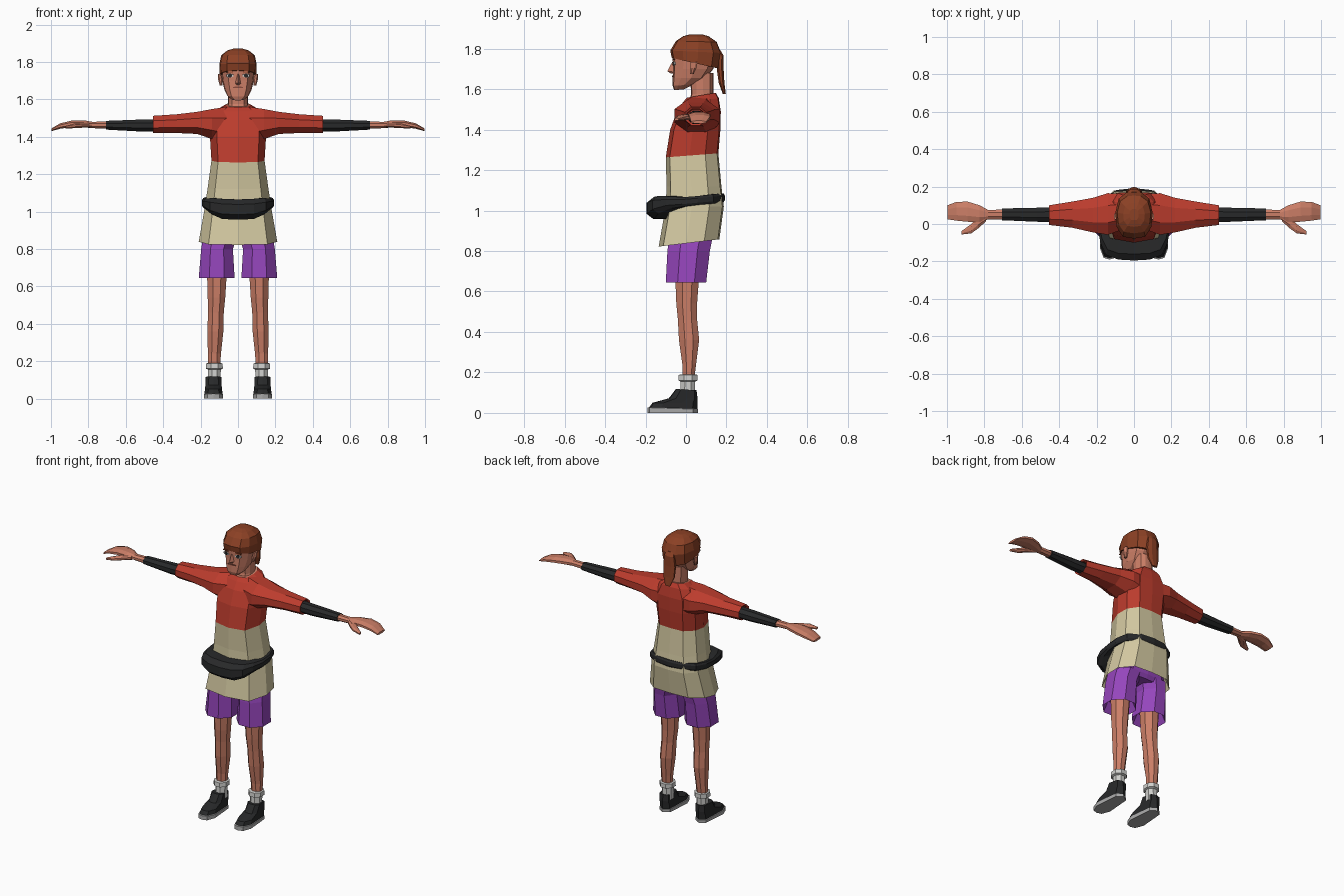
import bpy, bmesh, math

# Materials (linear values)
COLS = {
    "skin": (0.60, 0.21, 0.135), "hair_brown": (0.26, 0.052, 0.018),
    "shirt_red": (0.50, 0.045, 0.026), "shirt_cream": (0.64, 0.57, 0.35),
    "shorts_purple": (0.30, 0.06, 0.50), "black_fabric": (0.021, 0.022, 0.023),
    "sock_white": (0.62, 0.62, 0.60), "sole_grey": (0.40, 0.40, 0.40),
    "lip_brown": (0.25, 0.07, 0.045),
}
MATS = {}
for key, c in COLS.items():
    MATS[key] = bpy.data.materials.new(key)
    MATS[key].diffuse_color = (*c, 1)


def loft(name, rings, mats, side=1, loop=False, top=None):
    """Skin a list of point rings; mats is one name or one per segment."""
    bm = bmesh.new()
    vs = [[bm.verts.new((p[0] * side, p[1], p[2])) for p in r] for r in rings]
    n, m = len(rings[0]), len(rings)
    segs = m if loop else m - 1
    if isinstance(mats, str):
        mats = [mats] * segs
    used = list(dict.fromkeys(list(mats) + ([top] if top else [])))
    for i in range(segs):
        a, b = vs[i], vs[(i + 1) % m]
        for j in range(n):
            k = (j + 1) % n
            f = bm.faces.new((a[j], a[k], b[k], b[j]))
            f.material_index = used.index(mats[i])
    if not loop:
        bm.faces.new(vs[0]).material_index = used.index(mats[0])
        bm.faces.new(vs[-1]).material_index = used.index(top or mats[-1])
    bmesh.ops.recalc_face_normals(bm, faces=bm.faces)
    me = bpy.data.meshes.new(name)
    bm.to_mesh(me)
    bm.free()
    for u in used:
        me.materials.append(MATS[u])
    ob = bpy.data.objects.new(name, me)
    bpy.context.collection.objects.link(ob)
    return ob


def mirror_profile(half):
    return half + [(-u, v) for u, v in reversed(half[1:-1])]


TORSO = mirror_profile([(0, -1), (.75, -.85), (1, -.1), (.95, .5), (.6, .95), (0, 1)])
HEAD = mirror_profile([(0, -1), (.6, -.92), (.93, -.5), (1, .1), (.82, .7), (.4, .97), (0, 1)])
FOOT = mirror_profile([(0, -1), (.6, -.93), (1, -.5), (.85, .3), (.75, .8), (0, 1)])
OCT = [(math.cos(math.pi * (i + .5) / 4) * 1.08, math.sin(math.pi * (i + .5) / 4) * 1.08)
       for i in range(8)]


def upright(rows, prof, cx=0):
    """Rows of (z, half width, front y, back y, optional tilt, optional x shift)."""
    out = []
    for r in rows:
        z, hw, y0, y1 = r[:4]
        tilt = r[4] if len(r) > 4 else 0
        dx = r[5] if len(r) > 5 else 0
        out.append([(cx + dx + u * hw, (y0 + y1) / 2 + v * (y1 - y0) / 2, z + tilt * v)
                    for u, v in prof])
    return out


def sideways(rows):
    """Rows of (x, y min, y max, z min, z max)."""
    return [[(x, (a + b) / 2 + u * (b - a) / 2, (c + d) / 2 + v * (d - c) / 2)
             for u, v in OCT] for x, a, b, c, d in rows]


def plate(name, mat, x, y, z, hw, hh, side=1, n=8, turn=0.0, depth=.004):
    """Thin polygon plate on the face, turned about z."""
    rings = []
    for d in (-depth, depth):
        ring = []
        for i in range(n):
            t = 2 * math.pi * (i + .5) / n
            px = hw * math.cos(t)
            ring.append((x + px * math.cos(turn) - d * math.sin(turn),
                         y + px * math.sin(turn) + d * math.cos(turn), z + hh * math.sin(t)))
        rings.append(ring)
    return loft(name, rings, mat, side)


# Shirt body: cream below the chest line, red above, neck opening in skin
loft("shirt_body", upright([
    (.93, .16, -.085, .15), (.84, .21, -.135, .165, .018), (1.02, .178, -.10, .187),
    (1.12, .163, -.096, .175), (1.273, .142, -.10, .16, .01), (1.40, .15, -.078, .17),
    (1.49, .15, -.045, .172), (1.545, .11, -.015, .162, .01), (1.57, .065, .005, .148, .012)],
    TORSO), ["shirt_cream"] * 4 + ["shirt_red"] * 4, top="skin")

# Hips of the shorts
loft("shorts_hips", upright([(.835, .15, -.08, .115), (.86, .185, -.09, .13),
                             (.95, .165, -.085, .14)], TORSO), "shorts_purple")

# Waist pouch and strap as one swept loop: inner xy, outer xy, z range
BELT = [(0, -.08, 0, -.195, .957, 1.065), (.08, -.08, .085, -.19, .96, 1.068),
        (.12, -.07, .15, -.165, .985, 1.072), (.15, -.03, .18, -.10, 1.01, 1.07),
        (.165, 0, .193, -.02, 1.02, 1.066), (.17, .06, .193, .06, 1.028, 1.072),
        (.15, .12, .168, .135, 1.034, 1.08), (.08, .16, .09, .182, 1.04, 1.085),
        (0, .17, 0, .192, 1.04, 1.085)]
BELT += [(-b[0], b[1], -b[2], *b[3:]) for b in reversed(BELT[1:-1])]
belt_rings = []
for ix, iy, ox, oy, lo, hi in BELT:
    h = hi - lo
    belt_rings.append([(ix + (ox - ix) * t, iy + (oy - iy) * t, z) for t, z in
                       ((0, lo), (.7, lo), (1, lo + .25 * h), (1, hi - .25 * h), (.7, hi), (0, hi))])
loft("waist_pouch", belt_rings, "black_fabric", loop=True)

# Neck and head
loft("neck", upright([(1.52, .062, .01, .14), (1.575, .054, .025, .135),
                      (1.68, .055, .02, .135)], HEAD), "skin")
loft("head", upright([
    (1.597, .032, -.058, -.01, .002), (1.62, .058, -.066, .04, .004), (1.655, .074, -.066, .10),
    (1.70, .084, -.064, .135), (1.75, .09, -.066, .15), (1.81, .085, -.06, .15)], HEAD), "skin")
loft("nose", [[(-.008, -.058, 1.735), (.008, -.058, 1.735), (0, -.068, 1.735)],
              [(-.017, -.058, 1.685), (.017, -.058, 1.685), (0, -.092, 1.688)],
              [(-.012, -.058, 1.678), (.012, -.058, 1.678), (0, -.076, 1.678)]], "skin")
plate("mouth", "lip_brown", 0, -.064, 1.664, .03, .005)

# Hair cap and ponytail
loft("hair", upright([
    (1.728, .097, -.07, .16, -.026), (1.785, .1, -.078, .173, -.006), (1.835, .09, -.05, .152, -.002),
    (1.861, .058, -.015, .112), (1.871, .025, .02, .08)], HEAD), "hair_brown")
loft("ponytail", upright([
    (1.79, .025, .14, .172), (1.765, .034, .155, .186), (1.70, .042, .152, .186),
    (1.63, .038, .162, .19), (1.575, .018, .182, .197)], OCT), "hair_brown")

# Everything that comes in pairs
for side, tag in ((1, "left"), (-1, "right")):
    plate(tag + "_eye_white", "sock_white", .043, -.0585, 1.727, .021, .010, side, turn=.12)
    plate(tag + "_pupil", "black_fabric", .043, -.0605, 1.727, .012, .011, side, turn=.12)
    plate(tag + "_eyebrow", "hair_brown", .045, -.061, 1.747, .026, .004, side, 4, turn=.12)
    loft(tag + "_ear", upright([(1.675, .008, .02, .038), (1.705, .012, .02, .052, 0, .004),
                                (1.735, .010, .024, .058, 0, .008)], OCT, .09), "skin", side)

    # Arm: shirt sleeve, dark undersleeve, hand and thumb
    loft(tag + "_sleeve", sideways([
        (.06, -.03, .16, 1.36, 1.56), (.14, -.058, .165, 1.388, 1.548),
        (.22, -.045, .14, 1.415, 1.533), (.33, -.02, .12, 1.42, 1.52),
        (.455, -.005, .10, 1.421, 1.512), (.45, .005, .092, 1.43, 1.503),
        (.40, .01, .09, 1.432, 1.50)]), "shirt_red", side)
    loft(tag + "_undersleeve", sideways([
        (.38, .01, .09, 1.428, 1.495), (.52, .012, .087, 1.428, 1.492),
        (.705, .02, .083, 1.438, 1.485)]), "black_fabric", side)
    loft(tag + "_hand", sideways([
        (.68, .025, .078, 1.442, 1.481), (.78, .025, .075, 1.446, 1.48),
        (.825, .01, .10, 1.45, 1.488), (.89, .012, .12, 1.452, 1.486),
        (.95, .018, .118, 1.443, 1.472), (.998, .025, .10, 1.430, 1.444)]), "skin", side)
    loft(tag + "_thumb", sideways([
        (.79, .015, .05, 1.45, 1.478), (.835, -.025, .04, 1.448, 1.476),
        (.87, -.05, .0, 1.446, 1.472), (.922, -.056, -.038, 1.444, 1.458)]), "skin", side)

    # Shorts leg with a hollow hem
    loft(tag + "_shorts_leg", upright([
        (.71, .07, -.07, .075, 0, .002), (.645, .096, -.10, .10, 0, .002),
        (.80, .085, -.092, .118), (.86, .09, -.085, .13, 0, -.015)], OCT, .112),
        "shorts_purple", side)
    # Bare leg
    loft(tag + "_leg", upright([
        (.16, .032, -.015, .04, 0, .01), (.24, .035, -.018, .05, 0, .008),
        (.36, .043, -.035, .065, 0, .003), (.46, .042, -.04, .055), (.54, .047, -.048, .055, 0, -.003),
        (.72, .055, -.055, .068, 0, -.006)], OCT, .118), "skin", side)
    # Sock with a turned cuff
    loft(tag + "_sock", upright([
        (.08, .033, -.03, .045), (.155, .034, -.026, .045), (.16, .045, -.038, .058),
        (.188, .044, -.036, .058), (.19, .034, -.02, .046)], OCT, .126), "sock_white", side)
    # Shoe: grey sole and dark upper
    loft(tag + "_shoe", upright([
        (0, .052, -.19, .06), (.022, .052, -.19, .06, -.004), (.024, .048, -.182, .056, -.004),
        (.05, .046, -.165, .058), (.072, .043, -.085, .057), (.115, .042, -.05, .052, -.003)],
        FOOT, .131), ["sole_grey", "sole_grey"] + ["black_fabric"] * 3, side)
